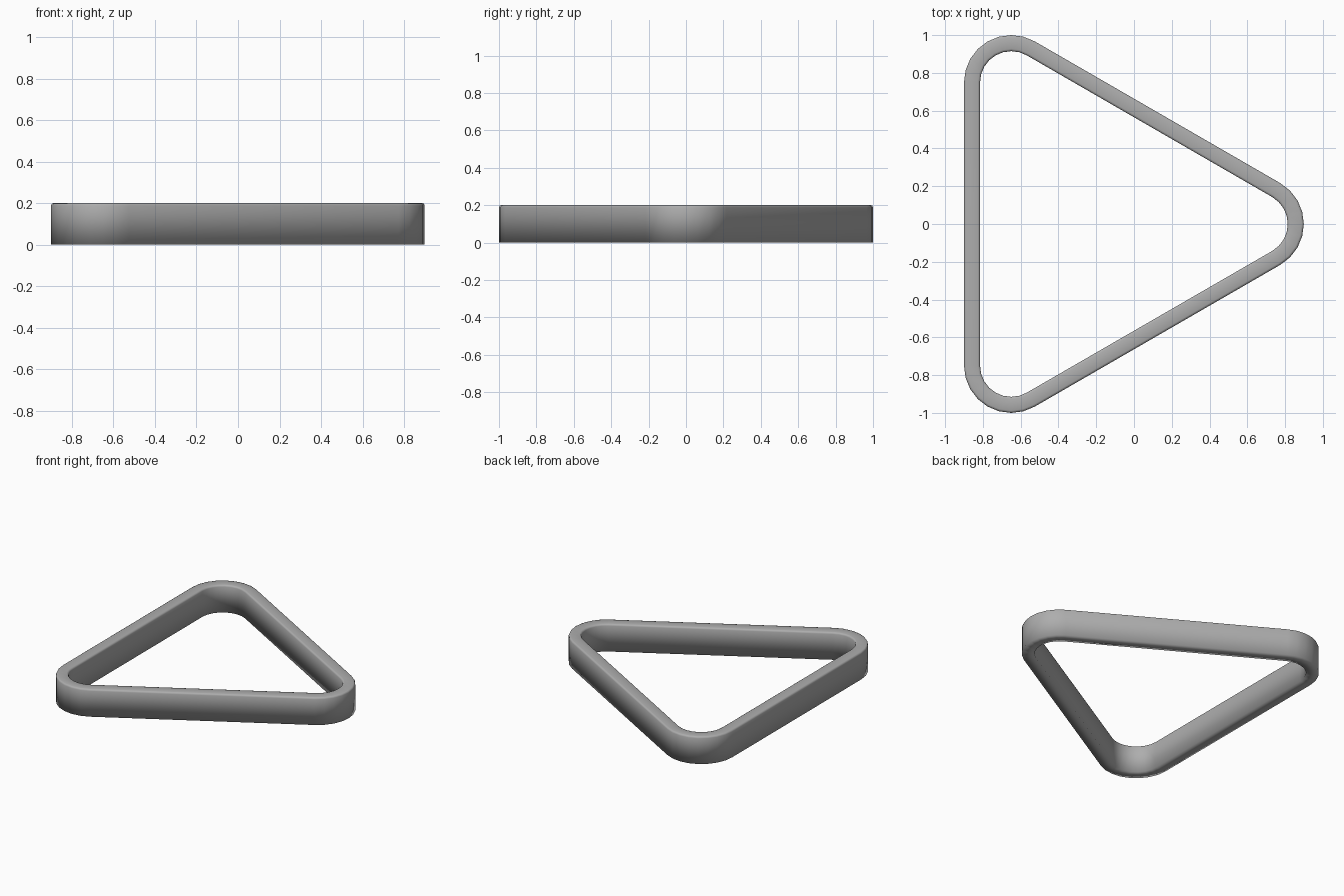
import bpy, bmesh, math

if "Cube" in bpy.data.objects:
    bpy.data.objects.remove(bpy.data.objects["Cube"])

SEG = 8                      # segments per rounded corner
CENTRES = [(0.649, 0.0), (-0.65, 0.75), (-0.65, -0.75)]

def outline(radius):
    """Rounded triangle around the three corner centres."""
    pts = []
    for i, (cx, cy) in enumerate(CENTRES):
        for k in range(SEG + 1):
            a = math.radians(-60 + 120 * i + 120 * k / SEG)
            pts.append((cx + radius * math.cos(a), cy + radius * math.sin(a)))
    return pts

# wall cross-section: (corner radius, height), softened along the top
section = [(0.25, 0.0), (0.25, 0.188), (0.246, 0.197), (0.238, 0.2),
           (0.177, 0.2), (0.169, 0.197), (0.165, 0.188), (0.165, 0.0)]

# rack frame
bm = bmesh.new()
rings = [[bm.verts.new((x, y, z)) for x, y in outline(r)] for r, z in section]
for j, ring in enumerate(rings):
    nxt = rings[(j + 1) % len(rings)]
    n = len(ring)
    for i in range(n):
        bm.faces.new((ring[i], ring[(i + 1) % n], nxt[(i + 1) % n], nxt[i]))
bmesh.ops.recalc_face_normals(bm, faces=bm.faces)
for f in bm.faces:
    f.smooth = True
mesh = bpy.data.meshes.new("triangle_rack")
bm.to_mesh(mesh)
bm.free()

# dark grey finish
grey = bpy.data.materials.new("dark_grey")
grey.diffuse_color = (0.42, 0.42, 0.42, 1)
grey.use_nodes = True
grey.node_tree.nodes["Principled BSDF"].inputs["Base Color"].default_value = grey.diffuse_color
mesh.materials.append(grey)
rack = bpy.data.objects.new("triangle_rack", mesh)
bpy.context.collection.objects.link(rack)
